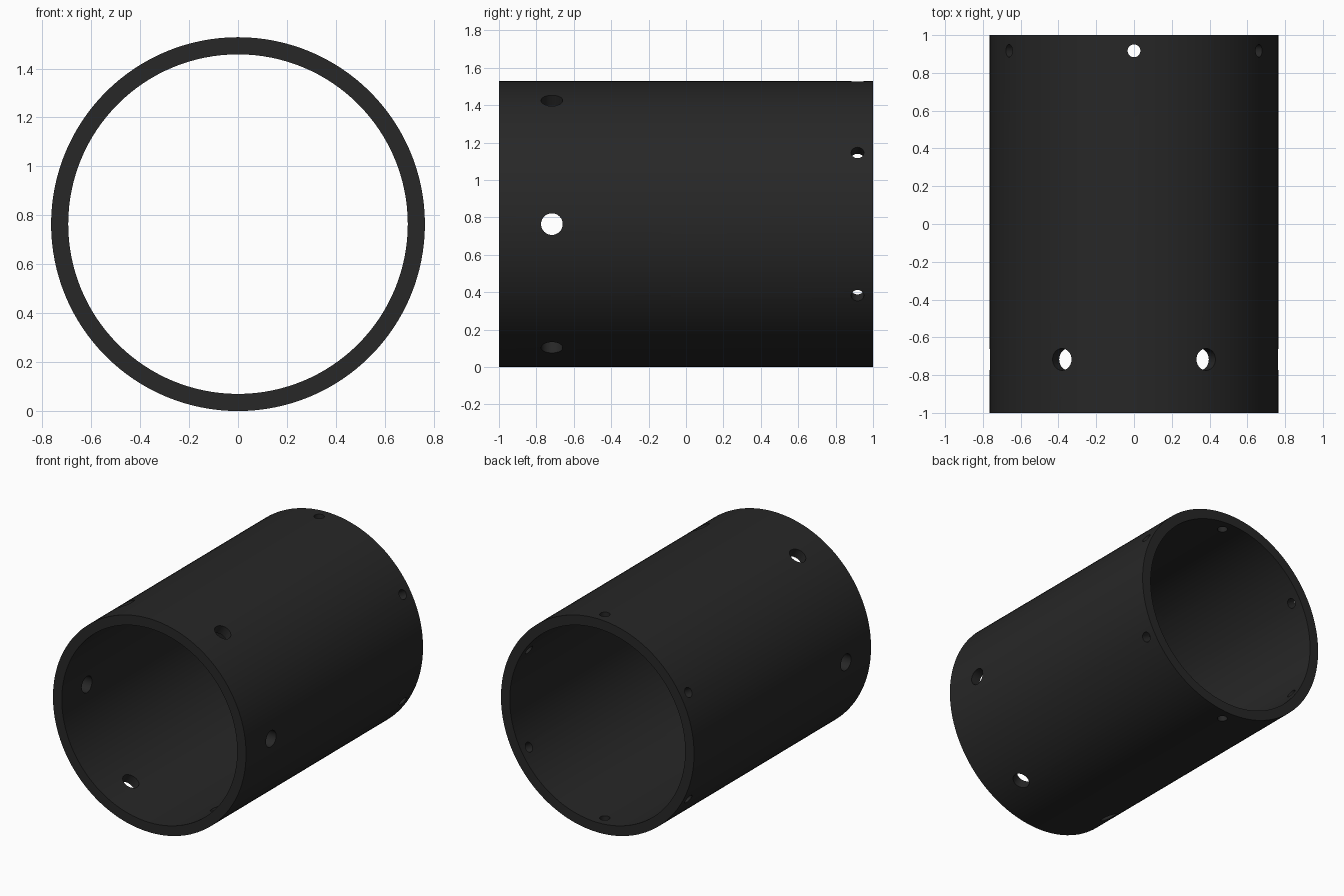
import bpy, bmesh
from math import pi, cos, sin
from mathutils import Matrix, Vector

if "Cube" in bpy.data.objects:
    bpy.data.objects.remove(bpy.data.objects["Cube"])

R_OUT, R_IN, HALF, SEG = 0.764, 0.694, 1.0, 128


def make_object(name, bm):
    bmesh.ops.recalc_face_normals(bm, faces=bm.faces)
    mesh = bpy.data.meshes.new(name)
    bm.to_mesh(mesh)
    bm.free()
    ob = bpy.data.objects.new(name, mesh)
    bpy.context.collection.objects.link(ob)
    return ob


# Tube: rectangular wall profile swept around the y axis
bm = bmesh.new()
profile = [(R_OUT, -HALF), (R_OUT, HALF), (R_IN, HALF), (R_IN, -HALF)]
rings = []
for i in range(SEG):
    a = 2 * pi * i / SEG
    rings.append([bm.verts.new((r * cos(a), y, R_OUT + r * sin(a))) for r, y in profile])
for i in range(SEG):
    p, q = rings[i], rings[(i + 1) % SEG]
    for k in range(4):
        m = (k + 1) % 4
        bm.faces.new((p[k], p[m], q[m], q[k]))
tube = make_object("tube", bm)

# Radial hole cutters: six large at the front, six small at the back
bm = bmesh.new()
for y, radius, start in ((-0.717, 0.058, 0), (0.917, 0.034, pi / 6)):
    for i in range(6):
        a = start + i * pi / 3
        d = Vector((cos(a), 0, sin(a)))
        centre = Vector((0, y, R_OUT)) + d * (R_OUT + R_IN) / 2
        bmesh.ops.create_cone(
            bm, cap_ends=True, segments=32, radius1=radius, radius2=radius, depth=0.25,
            matrix=Matrix.Translation(centre) @ d.to_track_quat('Z', 'Y').to_matrix().to_4x4())
cutter = make_object("hole_cutter", bm)
cutter.hide_render = True

# Drill the holes and keep only the finished tube
mod = tube.modifiers.new("holes", 'BOOLEAN')
mod.operation = 'DIFFERENCE'
mod.solver = 'EXACT'
mod.object = cutter
bpy.context.view_layer.objects.active = tube
tube.select_set(True)
bpy.ops.object.modifier_apply(modifier=mod.name)
bpy.data.objects.remove(cutter)
bpy.ops.object.shade_smooth_by_angle(angle=pi / 6)

# Dark finish
mat = bpy.data.materials.new("dark_finish")
mat.diffuse_color = (0.02, 0.02, 0.02, 1)
mat.use_nodes = True
mat.node_tree.nodes["Principled BSDF"].inputs["Base Color"].default_value = mat.diffuse_color
tube.data.materials.clear()
tube.data.materials.append(mat)
